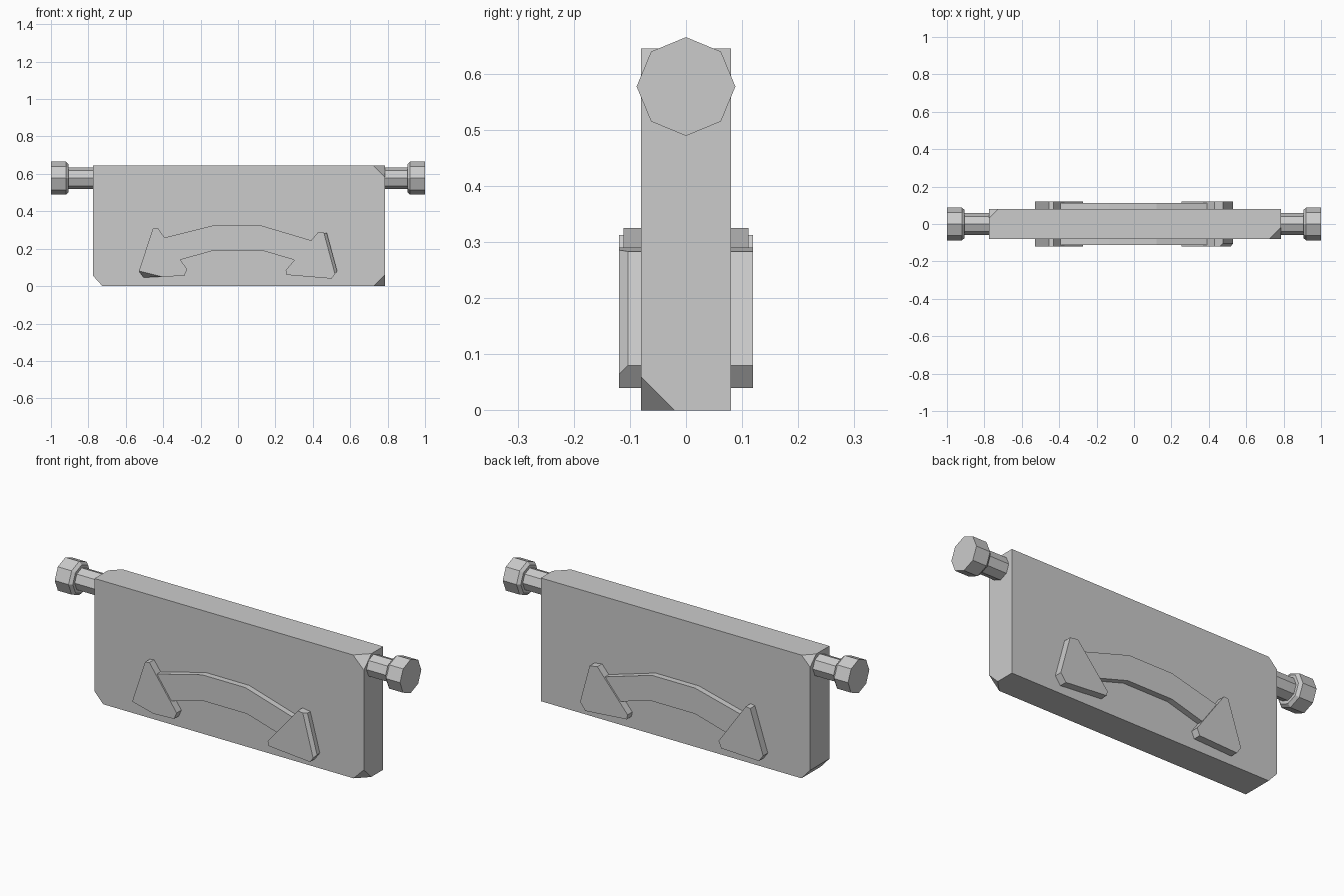
import bpy, bmesh, math
from mathutils import Matrix, Vector

cube = bpy.data.objects.get("Cube")
if cube:
    bpy.data.objects.remove(cube, do_unlink=True)

grey = bpy.data.materials.new("stone grey")
grey.use_nodes = True
colour = (0.6, 0.6, 0.6, 1)
grey.diffuse_color = colour
grey.node_tree.nodes["Principled BSDF"].inputs["Base Color"].default_value = colour


def finish(name, bm):
    bmesh.ops.recalc_face_normals(bm, faces=bm.faces[:])
    mesh = bpy.data.meshes.new(name)
    bm.to_mesh(mesh)
    bm.free()
    mesh.materials.append(grey)
    obj = bpy.data.objects.new(name, mesh)
    bpy.context.collection.objects.link(obj)


def chip(bm, point, normal):
    """Slice off everything beyond a plane and close the hole."""
    cut = bmesh.ops.bisect_plane(
        bm, geom=bm.verts[:] + bm.edges[:] + bm.faces[:], dist=1e-5,
        plane_co=point, plane_no=Vector(normal).normalized(), clear_outer=True)
    edges = [e for e in cut["geom_cut"] if isinstance(e, bmesh.types.BMEdge)]
    bmesh.ops.contextual_create(bm, geom=edges)


def plate(outline, y0, y1):
    """Extrude an x-z outline between two depths."""
    bm = bmesh.new()
    face = bm.faces.new([bm.verts.new((x, y0, z)) for x, z in outline])
    new = bmesh.ops.extrude_face_region(bm, geom=[face])["geom"]
    verts = [v for v in new if isinstance(v, bmesh.types.BMVert)]
    bmesh.ops.translate(bm, verts=verts, vec=(0, y1 - y0, 0))
    return bm


# Slab with one bevelled edge and three chipped corners
L, R, D, H = -0.775, 0.785, 0.08, 0.645
slab = plate([(L, 0.055), (-0.725, 0), (R, 0), (R, H), (L, H)], -D, D)
chip(slab, (R - 0.06, -D, 0), (1, -1, -1))
chip(slab, (R - 0.063, -D, H), (1, -1, 1))
chip(slab, (L + 0.05, D, H), (-1, 1, 1))
finish("slab", slab)

# Octagonal pegs: (distance along x, radius) rings
for name, side, start in (("left", 1, R), ("right", -1, -L)):
    bm = bmesh.new()
    rings = []
    for x, r in ((start - 0.03, 0.058), (0.905, 0.058), (0.905, 0.074),
                 (0.92, 0.088), (1.0, 0.088)):
        rings.append([bm.verts.new((side * x, r * math.sin(i * math.pi / 4),
                                    0.577 + r * math.cos(i * math.pi / 4)))
                      for i in range(8)])
    for a, b in zip(rings, rings[1:]):
        for i in range(8):
            j = (i + 1) % 8
            bm.faces.new((a[i], a[j], b[j], b[i]))
    bm.faces.new(rings[0])
    bm.faces.new(rings[-1])
    finish(name + "_peg", bm)

# Double-headed curved arrow raised on both broad faces
band = [(-0.42, 0.252), (-0.13, 0.325), (0.12, 0.325), (0.43, 0.233),
        (0.33, 0.131), (0.13, 0.19), (-0.13, 0.19), (-0.35, 0.129)]
heads = {
    "right": [(-0.53, 0.08), (-0.455, 0.308), (-0.43, 0.312), (-0.272, 0.09),
              (-0.287, 0.055), (-0.505, 0.046)],
    "left": [(0.53, 0.08), (0.475, 0.283), (0.43, 0.29), (0.255, 0.085),
             (0.26, 0.06), (0.50, 0.04)],
}
for where, s in (("front", -1), ("back", 1)):
    finish(where + "_arrow_band", plate(band, s * 0.075, s * 0.111))
    for name, outline in heads.items():
        bm = plate(outline, s * 0.075, s * 0.119)
        # Small nicks on the front arrow heads only
        if where == "front" and name == "left":
            chip(bm, (0.509, -0.119, 0.10), (1, -1, 0.27))
        elif where == "front":
            chip(bm, (-0.47, -0.119, 0.066), (-0.35, -1, -1.4))
        finish(where + "_" + name + "_arrow_head", bm)
